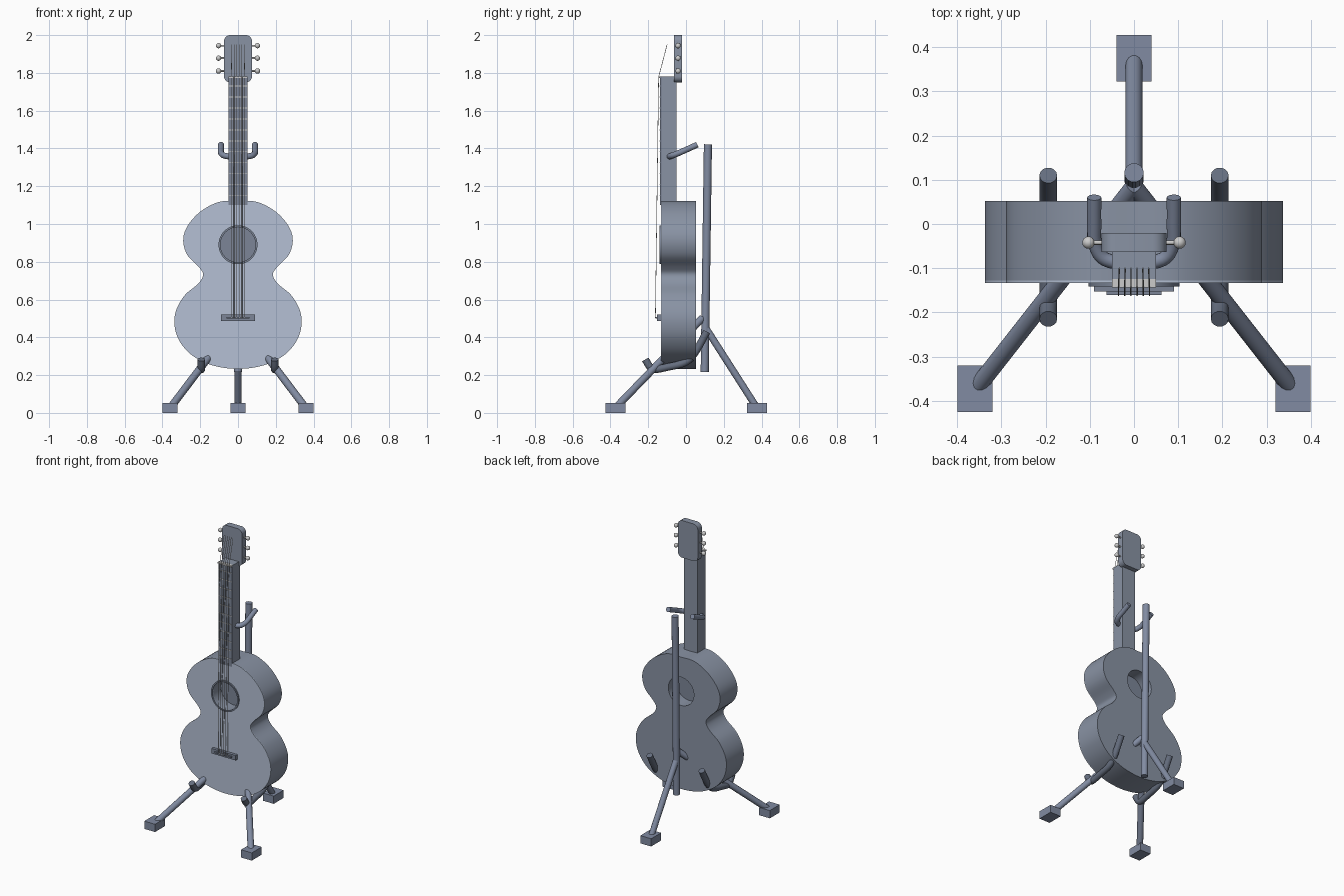
import bpy, math
from mathutils import Vector

if "Cube" in bpy.data.objects:
    bpy.data.objects.remove(bpy.data.objects["Cube"])


def material(name, rgb):
    m = bpy.data.materials.new(name)
    m.diffuse_color = (*rgb, 1)
    m.use_nodes = True
    m.node_tree.nodes["Principled BSDF"].inputs["Base Color"].default_value = m.diffuse_color
    return m


BODY = material("body_finish", (0.25, 0.29, 0.37))
TOP = material("soundboard_finish", (0.46, 0.53, 0.66))
DARK = material("dark_trim", (0.20, 0.235, 0.31))
STAND = material("stand_metal", (0.22, 0.26, 0.36))
PAD = material("arm_padding", (0.13, 0.155, 0.21))
METAL = material("bright_metal", (0.8, 0.8, 0.8))


def activate(ob):
    bpy.ops.object.select_all(action='DESELECT')
    ob.select_set(True)
    bpy.context.view_layer.objects.active = ob


def box(name, lo, hi, mat):
    lo, hi = Vector(lo), Vector(hi)
    bpy.ops.mesh.primitive_cube_add(size=1, location=(lo + hi) / 2)
    ob = bpy.context.object
    ob.name = name
    ob.scale = hi - lo
    bpy.ops.object.transform_apply(location=False, rotation=False, scale=True)
    ob.data.materials.append(mat)
    return ob


def finish_curve(ob, mat, angle):
    ob.data.materials.append(mat)
    activate(ob)
    bpy.ops.object.convert(target='MESH')
    bpy.ops.object.shade_smooth_by_angle(angle=math.radians(angle))
    return bpy.context.object


def plate(name, loops, y0, y1, mat):
    """Flat outlines in x/z (later loops cut holes), thick from y0 to y1."""
    cu = bpy.data.curves.new(name, 'CURVE')
    cu.dimensions = '2D'
    cu.fill_mode = 'BOTH'
    cu.extrude = (y1 - y0) / 2
    for loop in loops:
        sp = cu.splines.new('POLY')
        sp.points.add(len(loop) - 1)
        for p, (x, z) in zip(sp.points, loop):
            p.co = (x, z, 0, 1)
        sp.use_cyclic_u = True
    ob = bpy.data.objects.new(name, cu)
    bpy.context.collection.objects.link(ob)
    ob.rotation_euler = (math.pi / 2, 0, 0)
    ob.location.y = (y0 + y1) / 2
    return finish_curve(ob, mat, 35)


def tube(name, pts, r, mat, res=5, bend=True):
    """Round bar along points; more than two points give a smooth bend."""
    cu = bpy.data.curves.new(name, 'CURVE')
    cu.dimensions = '3D'
    cu.bevel_depth = r
    cu.bevel_resolution = res
    cu.use_fill_caps = True
    path = spline(pts, 5, False) if bend and len(pts) > 2 else pts
    sp = cu.splines.new('POLY')
    sp.points.add(len(path) - 1)
    for p, c in zip(sp.points, path):
        p.co = (*c, 1)
    ob = bpy.data.objects.new(name, cu)
    bpy.context.collection.objects.link(ob)
    return finish_curve(ob, mat, 65)


def spline(pts, n, closed):
    """Catmull-Rom samples through the points."""
    P = [Vector(p) for p in pts]
    k = len(P)
    get = (lambda i: P[i % k]) if closed else (lambda i: P[max(0, min(k - 1, i))])
    out = []
    for i in range(k if closed else k - 1):
        a, b, c, d = get(i - 1), get(i), get(i + 1), get(i + 2)
        for j in range(n):
            t = j / n
            out.append(0.5 * (2 * b + (c - a) * t + (2 * a - 5 * b + 4 * c - d) * t * t
                              + (3 * b - a - 3 * c + d) * t ** 3))
    if not closed:
        out.append(P[-1])
    return out


def circle(r, z, n=48):
    return [(r * math.cos(i * math.tau / n), z + r * math.sin(i * math.tau / n)) for i in range(n)]


# guitar body with sound hole
half = [(0.10, 1.117), (0.2, 1.065), (0.27, 0.985), (0.29, 0.91), (0.268, 0.835),
        (0.21, 0.775), (0.185, 0.733), (0.21, 0.685), (0.28, 0.625), (0.325, 0.55),
        (0.337, 0.475), (0.315, 0.39), (0.25, 0.31), (0.14, 0.253)]
outline = [(0, 1.12)] + half + [(0, 0.233)] + [(-x, z) for x, z in reversed(half)]
outline = [tuple(p) for p in spline(outline, 5, True)]
HOLE = 0.89
plate("body", [outline, circle(0.095, HOLE)], -0.128, 0.052, BODY)
plate("soundboard", [outline, circle(0.095, HOLE)], -0.133, -0.128, TOP)
plate("sound_hole_floor", [circle(0.096, HOLE)], -0.045, -0.035, DARK)
plate("rosette", [circle(0.103, HOLE), circle(0.093, HOLE)], -0.141, -0.132, DARK)

# neck, fretboard, frets, nut
box("neck", (-0.05, -0.128, 1.10), (0.05, -0.05, 1.78), BODY)
box("fretboard", (-0.05, -0.137, 1.10), (0.05, -0.128, 1.78), DARK)
for i in range(11):
    z = 1.15 + i * 0.058
    box("fret", (-0.049, -0.14, z - 0.002), (0.049, -0.136, z + 0.002), METAL)
box("nut", (-0.05, -0.144, 1.772), (0.05, -0.125, 1.782), METAL)

# headstock with rounded corners
head_arcs = []
for cx, cz, a0 in ((0.042, 1.968, 0), (-0.042, 1.968, 90), (-0.042, 1.782, 180), (0.042, 1.782, 270)):
    for k in range(7):
        a = math.radians(a0 + k * 15)
        head_arcs.append((cx + 0.032 * math.cos(a), cz + 0.032 * math.sin(a)))
plate("headstock", [head_arcs], -0.063, -0.02, BODY)

# tuning pegs
for s in (-1, 1):
    for z in (1.81, 1.878, 1.944):
        tube("peg_shaft", [(s * 0.06, -0.042, z), (s * 0.1, -0.042, z)], 0.005, METAL)
        bpy.ops.mesh.primitive_uv_sphere_add(segments=16, ring_count=10, radius=0.014,
                                             location=(s * 0.103, -0.042, z))
        bpy.context.object.name = "peg_knob"
        bpy.context.object.data.materials.append(METAL)
        bpy.ops.object.shade_smooth()

# bridge and saddle
box("bridge", (-0.09, -0.153, 0.487), (0.09, -0.13, 0.52), DARK)
box("saddle", (-0.062, -0.161, 0.499), (0.062, -0.15, 0.508), DARK)

# six strings
for i in range(6):
    x = -0.035 + i * 0.014
    tube("string", [(x, -0.162, 0.503), (x, -0.145, 1.778), (x * 0.95, -0.1, 1.95)],
         0.0015, METAL, 2, False)

# stand: pole, legs, feet
tube("stand_pole", [(0, 0.099, 0.217), (0, 0.116, 1.422)], 0.022, STAND)
tube("rear_leg", [(0, 0.098, 0.46), (0, 0.37, 0.035)], 0.019, STAND)
box("rear_foot", (-0.04, 0.323, 0), (0.04, 0.428, 0.052), STAND)
for s in (-1, 1):
    tube("front_leg", [(0, 0.085, 0.50), (s * 0.352, -0.365, 0.035)], 0.02, STAND)
    box("front_foot", (s * 0.36 - 0.04, -0.425, 0), (s * 0.36 + 0.04, -0.32, 0.052), STAND)
    # cradle arm carrying the body
    arm = [(0.11, 0.43), (0.045, 0.315), (-0.01, 0.265), (-0.1, 0.242),
           (-0.165, 0.23), (-0.19, 0.242), (-0.215, 0.283)]
    tube("cradle_arm", [(s * 0.194, y, z) for y, z in arm], 0.02, PAD)

# neck hook
side = [(0.09, 0.06, 1.42), (0.09, 0.0, 1.393), (0.088, -0.045, 1.373), (0.065, -0.08, 1.36)]
tube("neck_hook", side + [(0, -0.09, 1.356)] + [(-x, y, z) for x, y, z in reversed(side)], 0.016, STAND)
